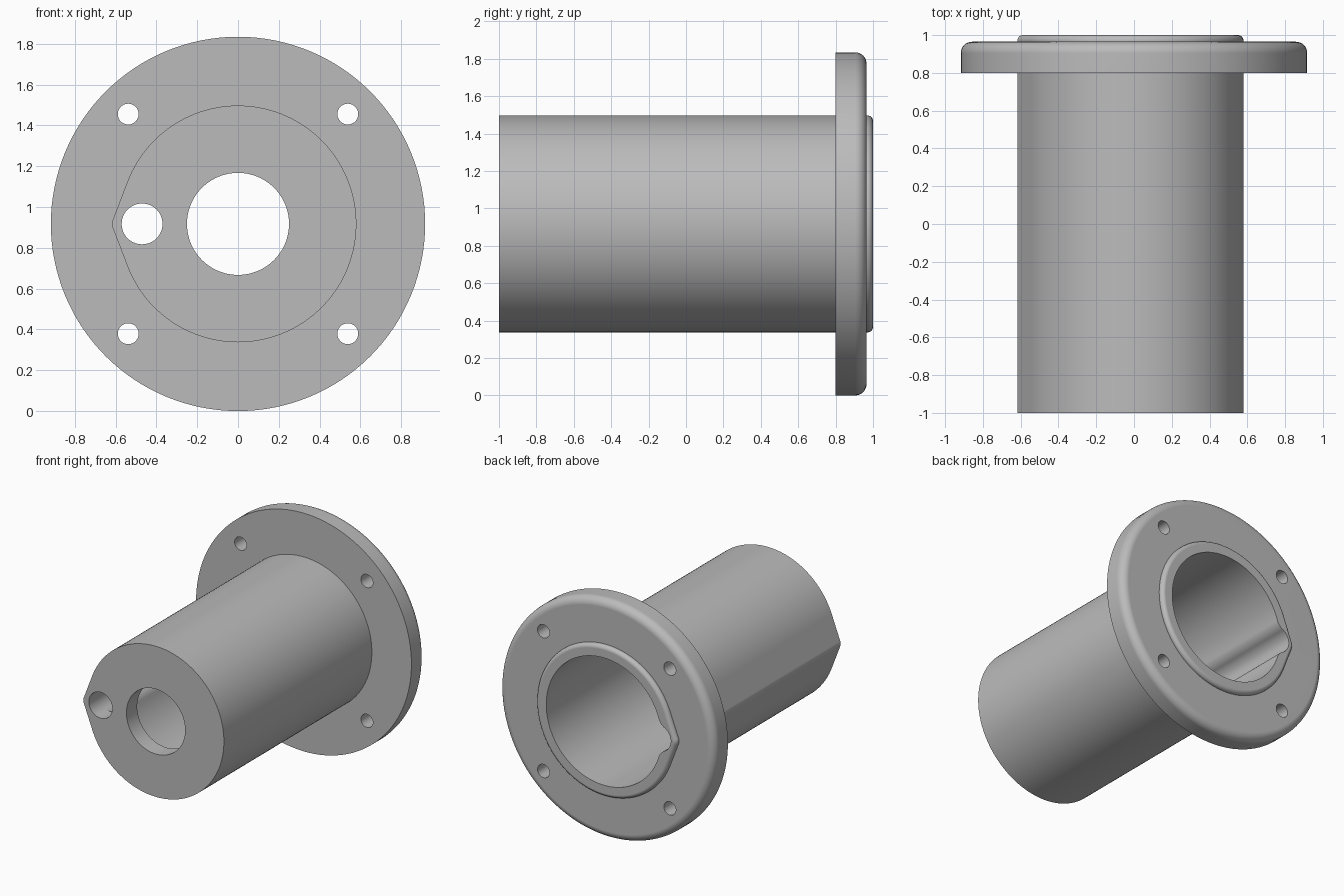
import bpy, bmesh
from math import sin, cos, acos, atan2, pi, radians

if "Cube" in bpy.data.objects:
    bpy.data.objects.remove(bpy.data.objects["Cube"])

AXIS_Z = 0.917       # height of the barrel axis
BARREL_R = 0.58
FLANGE_R = 0.917
BORE_R = 0.49
PIN_X, PIN_R = 0.47, 0.1

grey = bpy.data.materials.new("grey")
grey.use_nodes = True
colour = (0.5, 0.5, 0.5, 1)
grey.diffuse_color = colour
grey.node_tree.nodes["Principled BSDF"].inputs["Base Color"].default_value = colour


def arc(cx, r, start, end, steps, cz=0.0):
    """Profile points on an arc; angles are measured from the -x direction."""
    angles = [start + (end - start) * i / steps for i in range(steps + 1)]
    return [(cx - r * cos(a), cz + r * sin(a)) for a in angles]


def circle(r, x=0.0, z=0.0, steps=128):
    return arc(x, r, 0, 2 * pi, steps, z)[:-1]


def barrel_outline(inset):
    """Round barrel with a tangent rounded nose on the -x side."""
    nose_x, nose_r = 0.557, 0.06
    t = acos((BARREL_R - nose_r) / nose_x)
    return (arc(-nose_x, nose_r - inset, -t, t, 16)
            + arc(0, BARREL_R - inset, t, 2 * pi - t, 120))


def bore_outline():
    """Round bore with a notch for the pin hole, blended by fillets."""
    f, r = 0.1, PIN_R + 0.0008
    d1, d2 = BORE_R + f, r + f
    a = acos((d1**2 + PIN_X**2 - d2**2) / (2 * d1 * PIN_X))
    fx, fz = -d1 * cos(a), d1 * sin(a)
    b = atan2(fz, -fx - PIN_X)
    notch = arc(-PIN_X, r, -b, b, 32)
    fillet = arc(fx, f, b + pi, a + pi, 12, fz)[1:-1]
    bore = arc(0, BORE_R, a, 2 * pi - a, 112)
    mirrored = [(x, -z) for x, z in reversed(fillet)]
    return notch + fillet + bore + mirrored


def loft(name, sections):
    """Skin matching profiles placed along y and cap both ends."""
    bm = bmesh.new()
    rings = [[bm.verts.new((x, y, z + AXIS_Z)) for x, z in pts]
             for y, pts in sections]
    n = len(rings[0])
    for low, high in zip(rings, rings[1:]):
        for i in range(n):
            j = (i + 1) % n
            bm.faces.new((low[i], low[j], high[j], high[i]))
    bm.faces.new(rings[0])
    bm.faces.new(rings[-1])
    bmesh.ops.recalc_face_normals(bm, faces=bm.faces)
    mesh = bpy.data.meshes.new(name)
    bm.to_mesh(mesh)
    bm.free()
    mesh.materials.append(grey)
    obj = bpy.data.objects.new(name, mesh)
    bpy.context.collection.objects.link(obj)
    return obj


def rounded_sections(outline, front, back, radius, steps=8):
    """Straight side with a quarter-round at the back edge."""
    sections = [(front, outline(0))]
    for i in range(steps + 1):
        a = pi / 2 * i / steps
        sections.append((back - radius + radius * sin(a),
                         outline(radius * (1 - cos(a)))))
    return sections


def activate(obj):
    bpy.ops.object.select_all(action='DESELECT')
    obj.select_set(True)
    bpy.context.view_layer.objects.active = obj


def cut(obj, pts, front=-1.2, back=1.2):
    cutter = loft("cutter", [(front, pts), (back, pts)])
    cutter.hide_render = True
    mod = obj.modifiers.new("cut", 'BOOLEAN')
    mod.operation = 'DIFFERENCE'
    mod.solver = 'EXACT'
    mod.object = cutter
    activate(obj)
    bpy.ops.object.modifier_apply(modifier=mod.name)
    bpy.data.objects.remove(cutter)


def finish(obj):
    activate(obj)
    bpy.ops.object.shade_smooth_by_angle(angle=radians(30))
    mod = obj.modifiers.new("weighted_normals", 'WEIGHTED_NORMAL')
    mod.keep_sharp = True


# Barrel: closed front wall with a shaft hole, pin hole, wide bore from the back
barrel = loft("barrel", rounded_sections(barrel_outline, -1, 1, 0.03))
cut(barrel, circle(PIN_R, -PIN_X, steps=64))
cut(barrel, circle(0.25))
cut(barrel, bore_outline(), front=-0.87)
finish(barrel)

# Mounting flange: rounded disc seated on the barrel, four bolt holes
flange = loft("mounting_flange", rounded_sections(
    lambda inset: circle(FLANGE_R - inset), 0.8, 0.965, 0.06))
cut(flange, barrel_outline(0.01))
for sx in (-1, 1):
    for sz in (-1, 1):
        cut(flange, circle(0.051, sx * 0.538, sz * 0.538, steps=48))
finish(flange)
